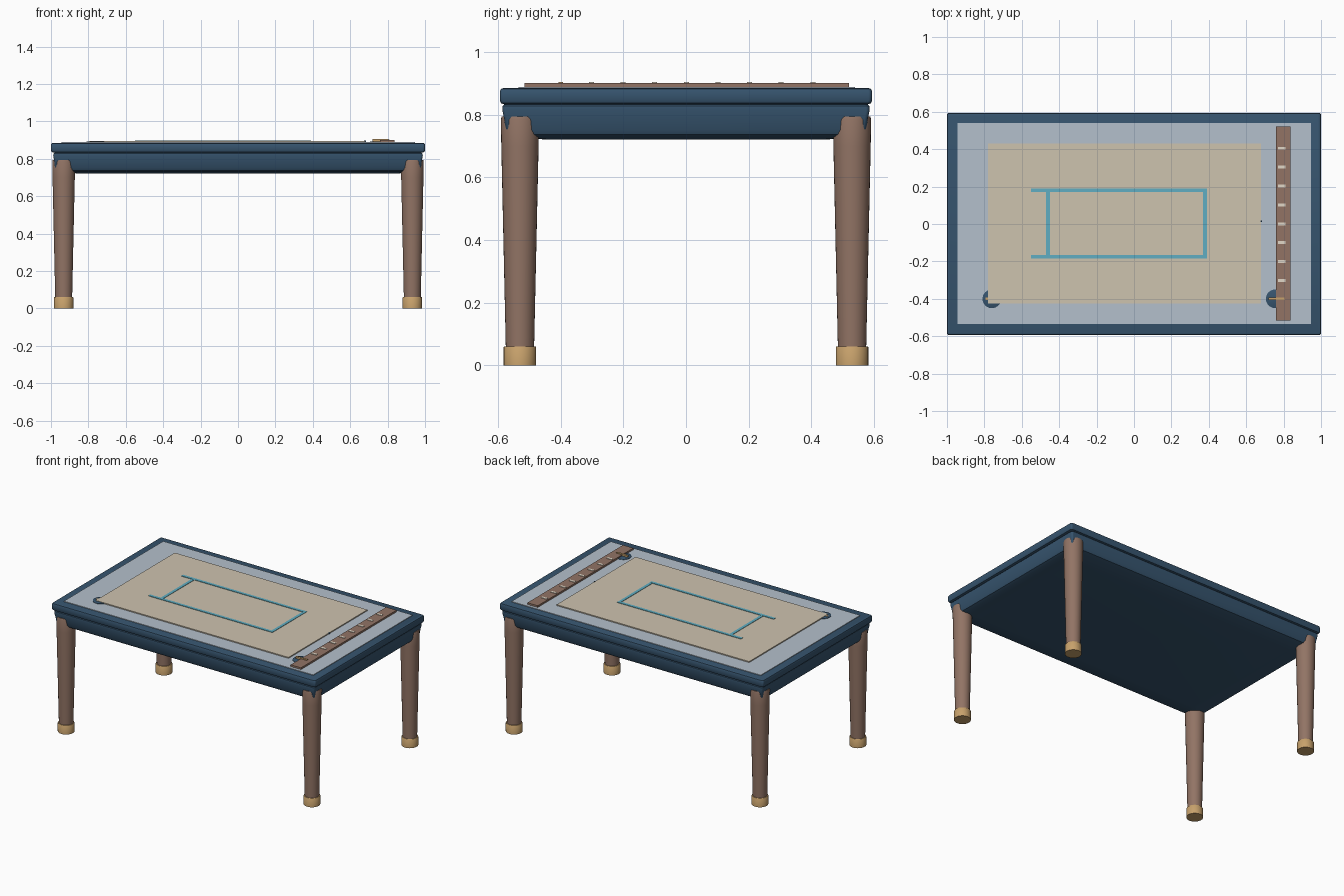
import bpy, bmesh, math

if "Cube" in bpy.data.objects:
    bpy.data.objects.remove(bpy.data.objects["Cube"], do_unlink=True)


def material(name, r, g, b):
    lin = [((c / 255 + 0.055) / 1.055) ** 2.4 for c in (r, g, b)] + [1.0]
    m = bpy.data.materials.new(name)
    m.diffuse_color = lin
    m.use_nodes = True
    bsdf = next(n for n in m.node_tree.nodes if n.type == "BSDF_PRINCIPLED")
    bsdf.inputs["Base Color"].default_value = lin
    return m


NAVY = material("navy blue", 54, 84, 110)
WOOD = material("brown wood", 146, 116, 101)
BRASS = material("brass", 200, 162, 108)
PANEL = material("pale blue grey", 180, 192, 204)
PAPER = material("parchment", 206, 195, 175)
CYAN = material("cyan line", 96, 174, 194)
CREAM = material("cream", 226, 217, 200)


def ring(cx, cy, hx, hy, r, z, n=8):
    """Rounded rectangle outline; a circle when hx = hy = r."""
    pts = []
    for q, (sx, sy) in enumerate([(1, 1), (-1, 1), (-1, -1), (1, -1)]):
        for i in range(n + 1):
            a = math.pi / 2 * (q + i / n)
            pts.append((cx + sx * (hx - r) + r * math.cos(a),
                        cy + sy * (hy - r) + r * math.sin(a), z))
    return pts


def loft(name, rings, mat):
    """Skin stacked outlines, bottom to top, and cap both ends."""
    bm = bmesh.new()
    rows = [[bm.verts.new(p) for p in pts] for pts in rings]
    n = len(rows[0])
    for lo, hi in zip(rows, rows[1:]):
        for i in range(n):
            j = (i + 1) % n
            bm.faces.new((lo[i], lo[j], hi[j], hi[i]))
    bm.faces.new(rows[0][::-1])
    bm.faces.new(rows[-1])
    bmesh.ops.remove_doubles(bm, verts=bm.verts, dist=1e-6)
    bmesh.ops.recalc_face_normals(bm, faces=bm.faces)
    return finish(name, bm, mat)


def box(name, x0, x1, y0, y1, z0, z1, mat):
    bm = bmesh.new()
    bmesh.ops.create_cube(bm, size=1)
    for v in bm.verts:
        v.co = ((x0 + x1) / 2 + v.co.x * (x1 - x0),
                (y0 + y1) / 2 + v.co.y * (y1 - y0),
                (z0 + z1) / 2 + v.co.z * (z1 - z0))
    return finish(name, bm, mat)


def finish(name, bm, mat):
    me = bpy.data.meshes.new(name)
    bm.to_mesh(me)
    bm.free()
    me.materials.append(mat)
    ob = bpy.data.objects.new(name, me)
    bpy.context.collection.objects.link(ob)
    bpy.ops.object.select_all(action="DESELECT")
    ob.select_set(True)
    bpy.context.view_layer.objects.active = ob
    bpy.ops.object.shade_smooth_by_angle(angle=math.radians(35))
    return ob


def turned(name, cx, cy, profile, mat):
    """Round part from (radius, height) pairs."""
    return loft(name, [ring(cx, cy, r, r, r, z) for r, z in profile], mat)


# Apron: tapering body with a soft lower edge and shallow domed underside
apron = [(0.86, 0.46, 0.03, 0.722), (0.955, 0.548, 0.02, 0.730),
         (0.972, 0.566, 0.015, 0.737), (0.979, 0.575, 0.012, 0.752),
         (0.983, 0.581, 0.012, 0.790), (0.988, 0.586, 0.012, 0.815),
         (0.987, 0.585, 0.012, 0.828), (0.980, 0.578, 0.010, 0.834)]
loft("apron", [ring(0, 0, *a) for a in apron], NAVY)

# Table top slab with rounded rim
slab = [(0.985, 0.578, 0.010, 0.833), (0.996, 0.590, 0.012, 0.837),
        (1.0, 0.594, 0.012, 0.845), (1.0, 0.594, 0.012, 0.874),
        (0.997, 0.591, 0.012, 0.882), (0.990, 0.584, 0.010, 0.885)]
loft("table_top", [ring(0, 0, *s) for s in slab], NAVY)

# Inlaid drawing surface
box("surface_panel", -0.945, 0.945, -0.535, 0.54, 0.88, 0.889, PANEL)

# Legs and their brass feet
for sx, side in ((-1, "right"), (1, "left")):
    for sy, end in ((-1, "front"), (1, "back")):
        x, y = sx * 0.932, sy * 0.53
        turned(f"{end}_{side}_leg", x, y,
               [(0.045, 0.05), (0.0595, 0.70), (0.061, 0.785), (0.058, 0.795)], WOOD)
        turned(f"{end}_{side}_foot", x, y,
               [(0.052, 0.0), (0.052, 0.058), (0.050, 0.061)], BRASS)

# Parchment sheet with its drawn plan
box("parchment_sheet", -0.78, 0.68, -0.425, 0.43, 0.888, 0.896, PAPER)
for i, y in enumerate((-0.175, 0.18)):
    box(f"plan_long_line_{i + 1}", -0.55, 0.39, y - 0.01, y + 0.01, 0.895, 0.899, CYAN)
for i, x in enumerate((-0.46, 0.38)):
    box(f"plan_cross_line_{i + 1}", x - 0.01, x + 0.01, -0.175, 0.18, 0.895, 0.8985, CYAN)

# Ruler with raised cream ticks
box("ruler", 0.76, 0.838, -0.515, 0.52, 0.888, 0.901, WOOD)
for i in range(8):
    y = 0.405 - 0.101 * i
    box(f"ruler_tick_{i + 1}", 0.77, 0.81, y - 0.008, y + 0.008, 0.898, 0.904, CREAM)

# Round weights with brass bars
for x, side, top in ((-0.76, "right", 0.8945), (0.755, "left", 0.905)):
    turned(f"{side}_weight", x, -0.4, [(0.05, 0.886), (0.05, 0.892), (0.047, 0.8935)], NAVY)
    box(f"{side}_weight_bar", x - 0.035, x + 0.05, -0.407, -0.393, 0.889, top, BRASS)

# Small pin at the sheet's edge
turned("sheet_pin", 0.68, 0.015, [(0.005, 0.888), (0.005, 0.898)], NAVY)
